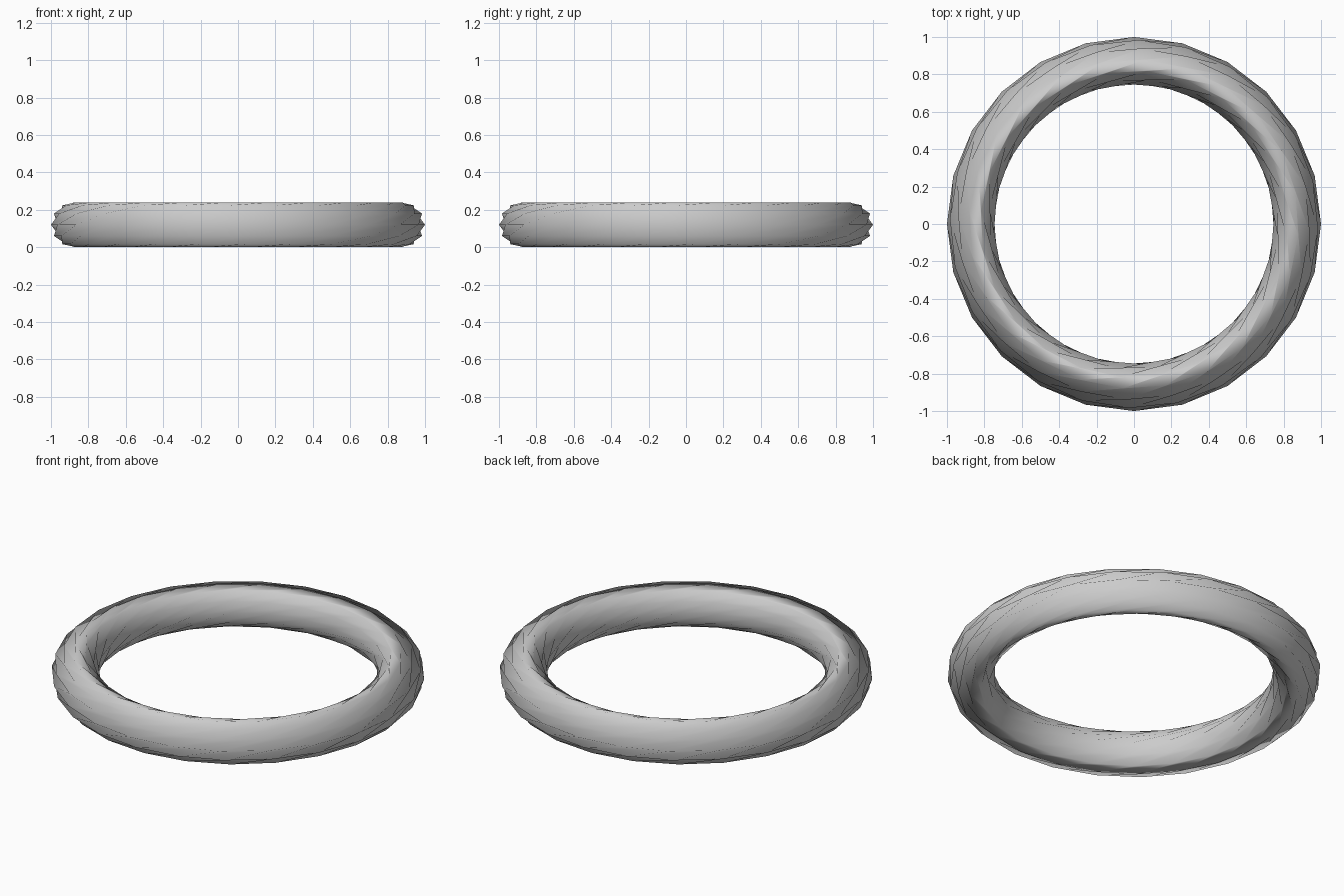
import bpy
import bmesh
from math import sin, cos, tau

# Remove the default cube only
cube = bpy.data.objects.get("Cube")
if cube:
    bpy.data.objects.remove(cube, do_unlink=True)

RING_RADIUS = 0.88
TUBE_RADIUS = 0.12
STRANDS = 24      # spiral strips around the ring
ROWS = 12         # sides of the tube
TWIST = 11        # strips passed in one turn around the tube


def plain_material(name, value):
    mat = bpy.data.materials.new(name)
    mat.use_nodes = True
    colour = (value, value, value, 1.0)
    mat.diffuse_color = colour
    mat.node_tree.nodes["Principled BSDF"].inputs["Base Color"].default_value = colour
    return mat


def ring_point(strand, row):
    around = tau * (strand + row * TWIST / ROWS) / STRANDS
    tube = tau * row / ROWS
    radius = RING_RADIUS + TUBE_RADIUS * cos(tube)
    return (radius * cos(around), radius * sin(around),
            TUBE_RADIUS + TUBE_RADIUS * sin(tube))


# Twisted ring: a lattice of spiral strips wrapped around a tube
bm = bmesh.new()
grid = [[bm.verts.new(ring_point(i, j)) for j in range(ROWS)]
        for i in range(STRANDS)]


def vert(strand, row):
    # The last row meets the first one, shifted by the twist
    if row == ROWS:
        strand, row = strand + TWIST, 0
    return grid[strand % STRANDS][row]


for i in range(STRANDS):
    for j in range(ROWS):
        a, b = vert(i, j), vert(i + 1, j)
        c, d = vert(i + 1, j + 1), vert(i, j + 1)
        bm.faces.new((a, b, c))
        bm.faces.new((a, c, d))
bmesh.ops.recalc_face_normals(bm, faces=bm.faces)
for face in bm.faces:
    face.smooth = True

mesh = bpy.data.meshes.new("twisted_ring")
bm.to_mesh(mesh)
bm.free()
mesh.materials.append(plain_material("light_grey", 0.6))
ring = bpy.data.objects.new("twisted_ring", mesh)
bpy.context.collection.objects.link(ring)
